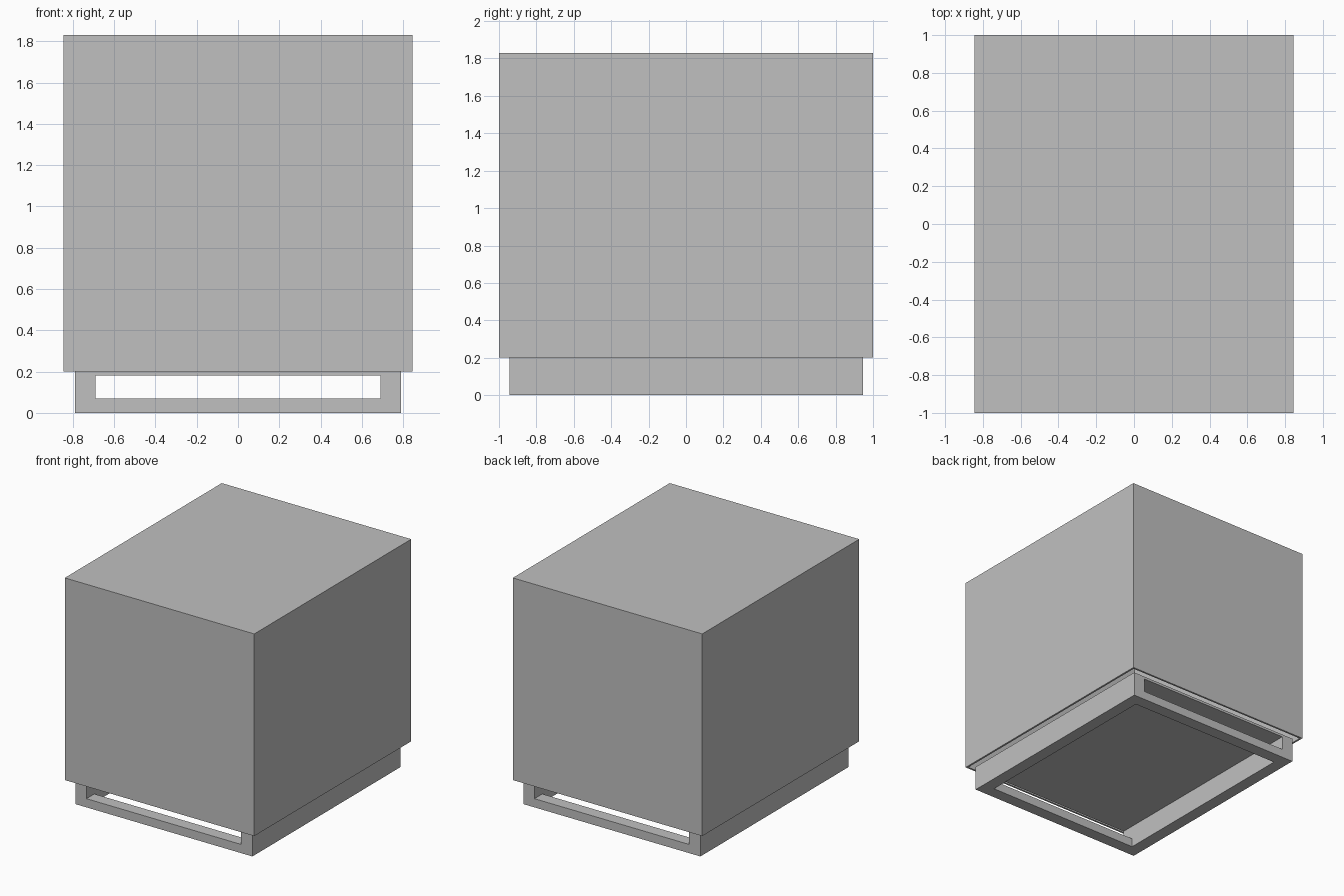
import bpy
import bmesh
from mathutils import Matrix, Vector

if "Cube" in bpy.data.objects:
    bpy.data.objects.remove(bpy.data.objects["Cube"])

grey = bpy.data.materials.new("plain grey")
grey.diffuse_color = (0.53, 0.53, 0.53, 1.0)
grey.use_nodes = True
grey.node_tree.nodes["Principled BSDF"].inputs["Base Color"].default_value = grey.diffuse_color


def add_box(bm, x0, x1, y0, y1, z0, z1):
    size = Vector((x1 - x0, y1 - y0, z1 - z0))
    mid = Vector((x0 + x1, y0 + y1, z0 + z1)) / 2
    bmesh.ops.create_cube(bm, size=1, matrix=Matrix.Translation(mid) @ Matrix.Diagonal((*size, 1)))


def make_object(name, bm):
    mesh = bpy.data.meshes.new(name)
    bm.to_mesh(mesh)
    bm.free()
    mesh.materials.append(grey)
    obj = bpy.data.objects.new(name, mesh)
    bpy.context.collection.objects.link(obj)
    return obj


# Cover: thin-walled box, open underneath
bm = bmesh.new()
add_box(bm, -0.845, 0.845, -1, 1, 0.2, 1.83)
bm.normal_update()
bottom = [f for f in bm.faces if f.normal.z < -0.9]
bmesh.ops.delete(bm, geom=bottom, context='FACES_ONLY')
cover = make_object("cover", bm)
shell = cover.modifiers.new("wall thickness", 'SOLIDIFY')
shell.thickness = 0.015
shell.offset = -1
shell.use_even_offset = True

# Base: solid side walls
W, D, T = 0.79, 0.945, 0.1
for side, name in ((-1, "base_left_wall"), (1, "base_right_wall")):
    bm = bmesh.new()
    xs = sorted((side * W, side * (W - T)))
    add_box(bm, *xs, -D, D, 0, 0.2)
    make_object(name, bm)

# Base: low bars that leave a slot at the front and back
for side, name in ((-1, "base_front_bar"), (1, "base_back_bar")):
    bm = bmesh.new()
    ys = sorted((side * D, side * (D - T)))
    add_box(bm, -(W - T), W - T, *ys, 0, 0.07)
    make_object(name, bm)

# Base: top plate between the side walls
bm = bmesh.new()
add_box(bm, -(W - T), W - T, -D, D, 0.18, 0.2)
make_object("base_top_plate", bm)
